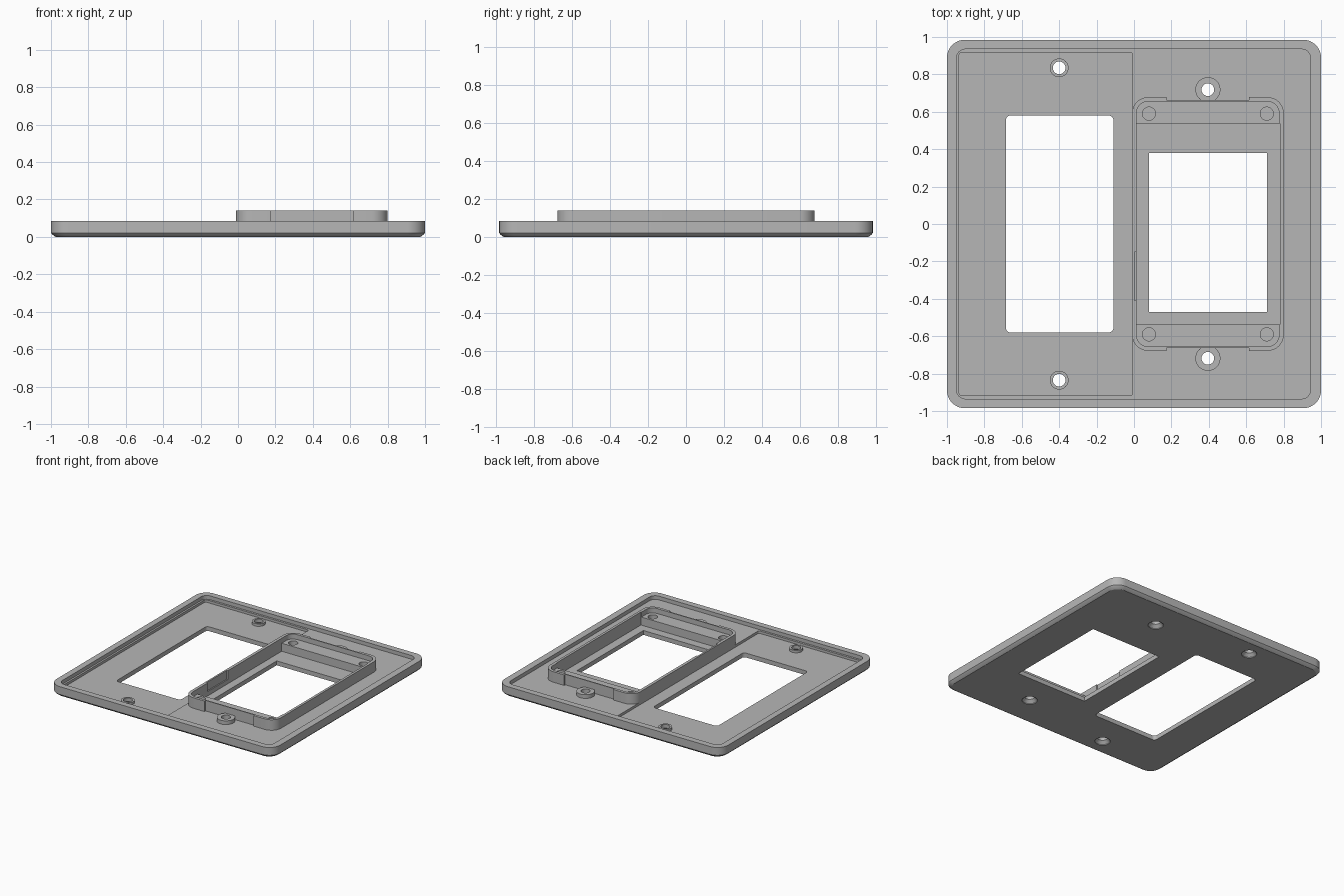
import bpy
import bmesh
import math

if "Cube" in bpy.data.objects:
    bpy.data.objects.remove(bpy.data.objects["Cube"], do_unlink=True)

GREY = (0.47, 0.47, 0.47, 1)
grey = bpy.data.materials.new("plain_grey")
grey.use_nodes = True
grey.diffuse_color = GREY
grey.node_tree.nodes["Principled BSDF"].inputs["Base Color"].default_value = GREY


def outline(cx, cy, hx, hy, r, steps):
    """Rounded rectangle; a radius equal to the half size gives a circle."""
    n = steps if r > 0 else 0
    pts = []
    for k, (sx, sy) in enumerate([(1, 1), (-1, 1), (-1, -1), (1, -1)]):
        for i in range(n + 1):
            a = math.pi / 2 * (k + i / max(n, 1))
            pts.append((cx + sx * (hx - r) + r * math.cos(a),
                        cy + sy * (hy - r) + r * math.sin(a)))
    return pts


def loft(name, cx, cy, layers, steps=8):
    """Solid through layers of (half x, half y, corner radius, z)."""
    bm = bmesh.new()
    rings = [[bm.verts.new((x, y, z)) for x, y in outline(cx, cy, hx, hy, r, steps)]
             for hx, hy, r, z in layers]
    count = len(rings[0])
    for low, high in zip(rings, rings[1:]):
        for i in range(count):
            j = (i + 1) % count
            bm.faces.new((low[i], low[j], high[j], high[i]))
    bm.faces.new(rings[0][::-1])
    bm.faces.new(rings[-1])
    bmesh.ops.remove_doubles(bm, verts=bm.verts, dist=1e-5)
    bmesh.ops.recalc_face_normals(bm, faces=bm.faces)
    mesh = bpy.data.meshes.new(name)
    bm.to_mesh(mesh)
    bm.free()
    mesh.materials.append(grey)
    obj = bpy.data.objects.new(name, mesh)
    bpy.context.collection.objects.link(obj)
    return obj


def block(name, x0, x1, y0, y1, z0, z1, r=0):
    hx, hy = (x1 - x0) / 2, (y1 - y0) / 2
    return loft(name, (x0 + x1) / 2, (y0 + y1) / 2, [(hx, hy, r, z0), (hx, hy, r, z1)])


def disc(name, x, y, *radius_z):
    return loft(name, x, y, [(r, r, r, z) for r, z in radius_z])


def cut(cutter, *targets):
    cutter.hide_render = True
    for obj in targets:
        bpy.context.view_layer.objects.active = obj
        mod = obj.modifiers.new("cut", 'BOOLEAN')
        mod.operation = 'DIFFERENCE'
        mod.solver = 'EXACT'
        mod.object = cutter
        bpy.ops.object.modifier_apply(modifier=mod.name)
    bpy.data.objects.remove(cutter, do_unlink=True)


RIM, FLOOR, POCKET, TOP, SHELF = 0.085, 0.055, 0.035, 0.14, 0.1

# Plate with chamfered face edge, raised rim and a shallow pocket on one half
plate = loft("wall_plate", 0, 0, [(0.975, 0.96, 0.075, 0), (0.992, 0.977, 0.087, 0.012),
                                  (1, 0.985, 0.095, 0.022), (1, 0.985, 0.095, RIM)])
cut(block("rim_cutter", -0.95, 0.945, -0.935, 0.935, FLOOR, 0.2, 0.05), plate)
cut(block("pocket_cutter", -0.935, -0.008, -0.918, 0.918, POCKET, 0.2, 0.015), plate)
cut(block("long_window_cutter", -0.685, -0.11, -0.58, 0.58, -0.1, 0.2, 0.025), plate)

# Raised box frame with end shelves
frame = block("box_frame", -0.01, 0.8, -0.678, 0.678, 0.05, TOP, 0.085)
cut(block("upper_cavity_cutter", 0.014, 0.775, -0.655, 0.655, SHELF, 0.2, 0.06), frame)
cut(block("lower_cavity_cutter", 0.014, 0.78, -0.538, 0.538, POCKET, 0.2), frame, plate)
cut(block("side_notch_cutter", 0.004, 0.03, -0.41, -0.15, 0.07, 0.2), frame)
cut(block("box_window_cutter", 0.08, 0.71, -0.47, 0.38, -0.1, 0.2), plate)

parts = [plate, frame]
for side, s in (("front", -1), ("back", 1)):
    # Relief in the frame end walls
    ends = sorted((s * 0.664, s * 0.75))
    cut(block("end_relief_cutter", 0.175, 0.615, *ends, 0.02, 0.2), frame)
    # Blind holes in the shelves
    for x in (0.08, 0.71):
        cut(disc("shelf_hole_cutter", x, s * 0.59, (0.035, 0.065), (0.035, 0.2)), frame)
    # Screw bosses with countersunk through holes
    for label, x, y, r, z0, z1 in (("pocket", -0.4, 0.835, 0.05, 0.03, FLOOR),
                                   ("floor", 0.395, 0.718, 0.067, 0.045, RIM)):
        boss = disc(f"{label}_screw_boss_{side}", x, s * y, (r, z0), (r, z1))
        cut(disc("screw_hole_cutter", x, s * y, (0.058, -0.01), (0.056, 0.005),
                 (0.034, 0.028), (0.034, 0.2)), plate, boss)
        parts.append(boss)

# Smooth rounded corners, crisp edges
bpy.ops.object.select_all(action='DESELECT')
for obj in parts:
    obj.select_set(True)
bpy.context.view_layer.objects.active = plate
bpy.ops.object.shade_smooth_by_angle(angle=math.radians(25))
